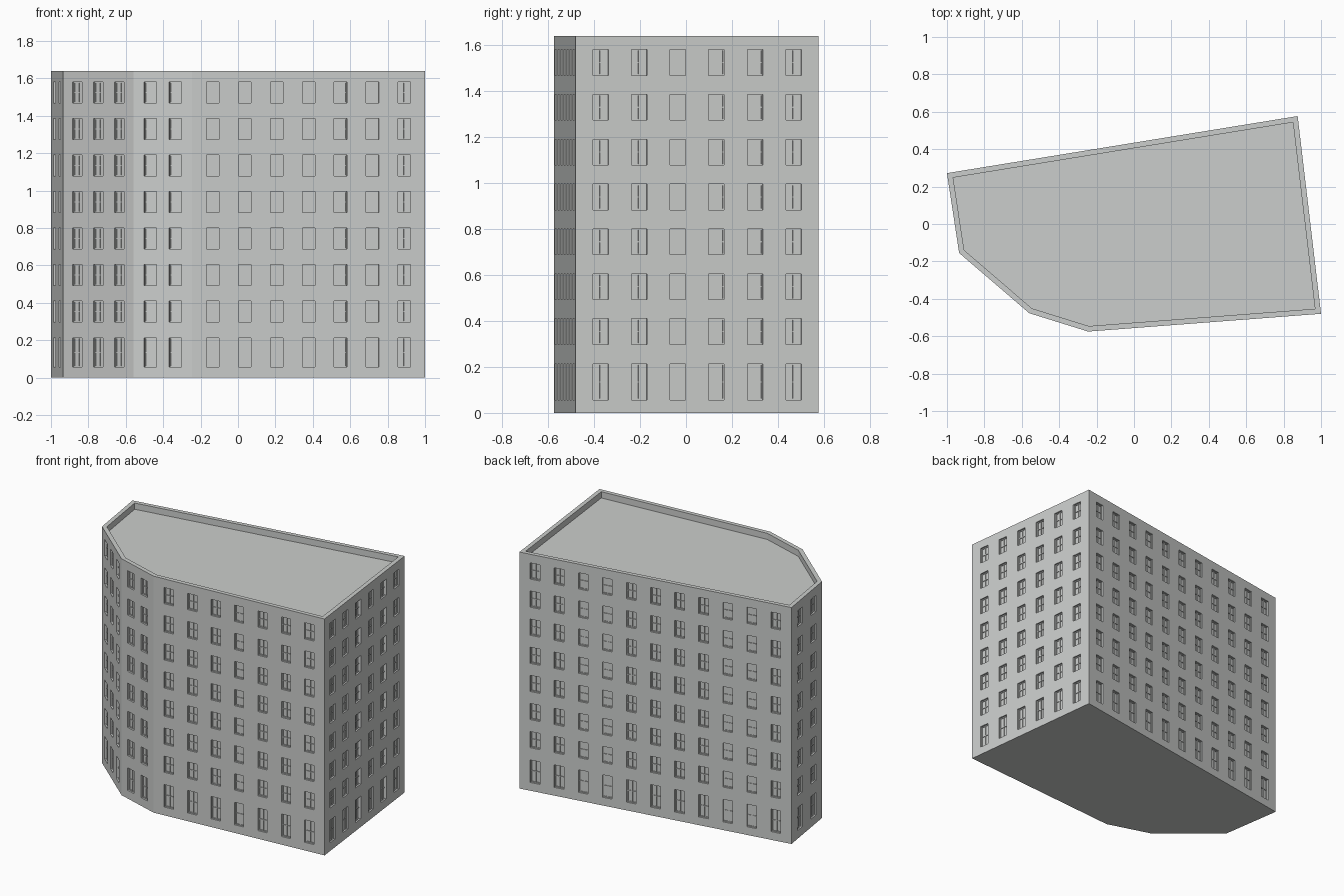
import bpy, bmesh
from mathutils import Vector

if "Cube" in bpy.data.objects:
    bpy.data.objects.remove(bpy.data.objects["Cube"])

# Footprint, counter-clockwise from the back left corner
PLAN = [Vector(p) for p in [(-1, .272), (-.935, -.155), (-.56, -.477),
                            (-.245, -.575), (1, -.48), (.875, .577)]]
COUNTS = [2, 3, 2, 7, 6, 11]          # windows per wall
TOP, ROOF, RIM = 1.64, 1.597, 0.029   # parapet top, roof level, parapet width
WIN_W, DEPTH, MARGIN = 0.068, 0.016, 0.025
ROWS = [(0.057, 0.213)] + [(0.298 + .195 * i, 0.410 + .195 * i) for i in range(7)]

grey = bpy.data.materials.new("light grey")
grey.diffuse_color = (0.60, 0.615, 0.605, 1)
grey.use_nodes = True
grey.node_tree.nodes["Principled BSDF"].inputs["Base Color"].default_value = grey.diffuse_color


def finish(bm, name):
    bmesh.ops.remove_doubles(bm, verts=bm.verts, dist=1e-5)
    me = bpy.data.meshes.new(name)
    bm.to_mesh(me)
    bm.free()
    me.materials.append(grey)
    ob = bpy.data.objects.new(name, me)
    bpy.context.collection.objects.link(ob)


def face(bm, pts):
    bm.faces.new([bm.verts.new(p) for p in pts])


def inset_plan(w):
    out = []
    for i, p in enumerate(PLAN):
        a = (p - PLAN[i - 1]).normalized()
        b = (PLAN[(i + 1) % len(PLAN)] - p).normalized()
        na, nb = Vector((-a.y, a.x)), Vector((-b.y, b.x))
        out.append(p + (na + nb) * w / (1 + na.dot(nb)))
    return out


def bar(bm, P, u0, u1, z0, z1, d0, d1):
    """Sash bar standing on the glass: front face and four sides."""
    f = [(u0, z0), (u1, z0), (u1, z1), (u0, z1)]
    face(bm, [P(u, z, d0) for u, z in f])
    for k in range(4):
        a, b = f[k], f[(k + 1) % 4]
        face(bm, [P(*a, d1), P(*b, d1), P(*b, d0), P(*a, d0)])


walls, glass, sashes = bmesh.new(), bmesh.new(), bmesh.new()
for i, count in enumerate(COUNTS):
    a, b = PLAN[i], PLAN[(i + 1) % len(PLAN)]
    length = (b - a).length
    d = (b - a) / length

    def P(u, z, depth=0, a=a, d=d):
        return (a.x + d.x * u - d.y * depth, a.y + d.y * u + d.x * depth, z)

    step = (length - 2 * MARGIN) / count
    us, zs = [0], [0]
    for k in range(count):
        c = MARGIN + (k + .5) * step
        us += [c - WIN_W / 2, c + WIN_W / 2]
    for row in ROWS:
        zs += row
    us.append(length)
    zs.append(TOP)
    # Wall grid, odd cells are window openings
    for m in range(len(us) - 1):
        for n in range(len(zs) - 1):
            u0, u1, z0, z1 = us[m], us[m + 1], zs[n], zs[n + 1]
            f = [(u0, z0), (u1, z0), (u1, z1), (u0, z1)]
            if not (m % 2 and n % 2):
                face(walls, [P(*q) for q in f])
                continue
            for k in range(4):      # reveals
                q, r = f[k], f[(k + 1) % 4]
                face(walls, [P(*q), P(*r), P(*r, DEPTH), P(*q, DEPTH)])
            face(glass, [P(*q, DEPTH) for q in f])
            # Frame, mullion and middle rail
            t, h = 0.005, 0.0025
            uc, zc = (u0 + u1) / 2, (z0 + z1) / 2
            for box in [(u0, u0 + t, z0, z1), (u1 - t, u1, z0, z1),
                        (u0 + t, u1 - t, z0, z0 + t), (u0 + t, u1 - t, z1 - t, z1),
                        (uc - h, uc + h, z0 + t, z1 - t),
                        (u0 + t, u1 - t, zc - h, zc + h)]:
                bar(sashes, P, *box, DEPTH - 0.005, DEPTH)

# Underside of the building
face(walls, [(p.x, p.y, 0) for p in reversed(PLAN)])
finish(walls, "walls")
finish(glass, "window_panes")
finish(sashes, "window_frames")

# Parapet rim and its inner side
inner = inset_plan(RIM)
rim = bmesh.new()
for i in range(len(PLAN)):
    j = (i + 1) % len(PLAN)
    face(rim, [(*PLAN[i], TOP), (*PLAN[j], TOP), (*inner[j], TOP), (*inner[i], TOP)])
    face(rim, [(*inner[i], TOP), (*inner[j], TOP), (*inner[j], ROOF), (*inner[i], ROOF)])
finish(rim, "parapet")

# Flat roof
roof = bmesh.new()
face(roof, [(*p, ROOF) for p in inner])
finish(roof, "roof")
